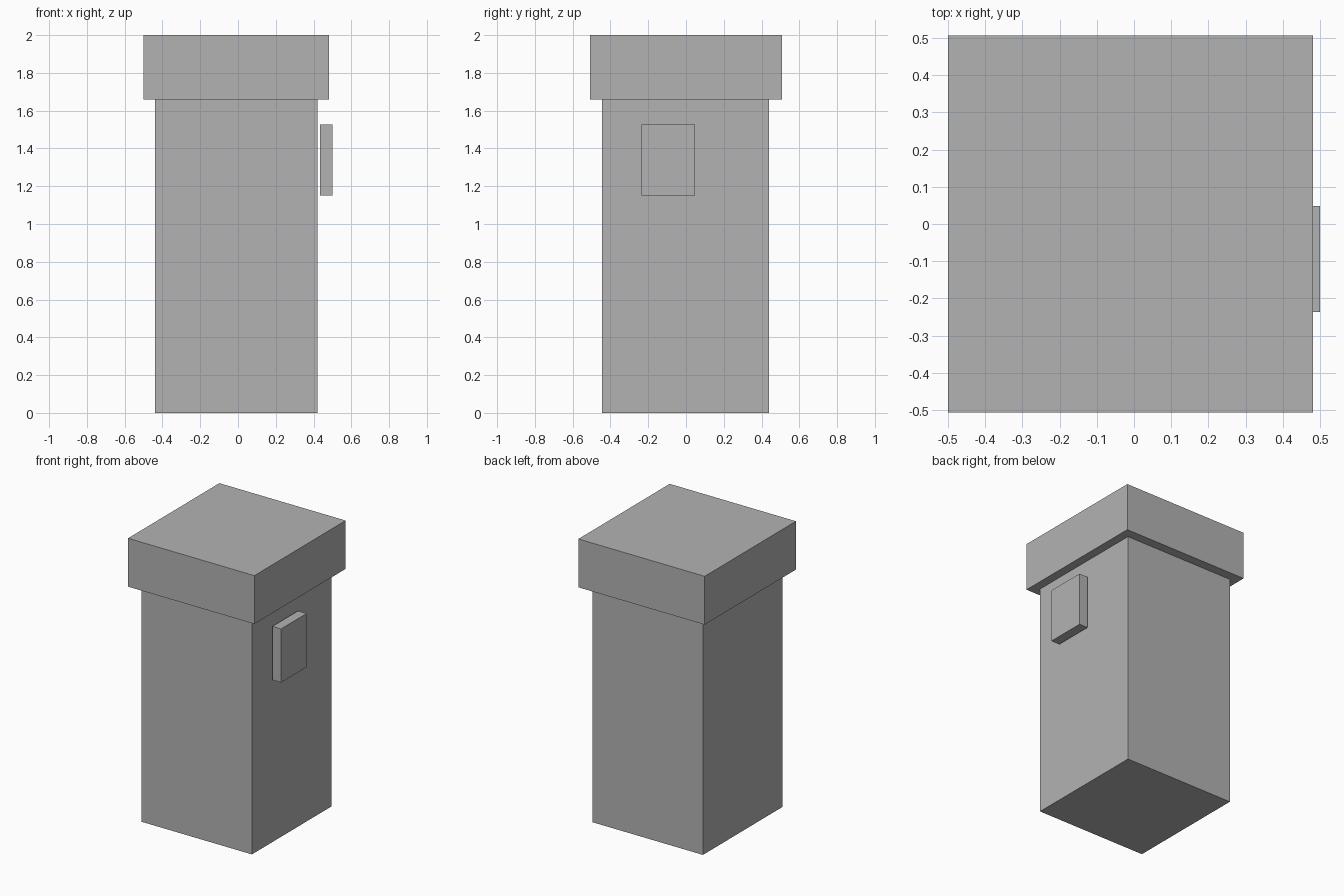
import bpy
from mathutils import Vector

cube = bpy.data.objects.get("Cube")
if cube:
    bpy.data.objects.remove(cube, do_unlink=True)

# Single flat grey
grey = bpy.data.materials.new("plain_grey")
grey.use_nodes = True
colour = (0.45, 0.45, 0.45, 1)
grey.diffuse_color = colour
grey.node_tree.nodes["Principled BSDF"].inputs["Base Color"].default_value = colour


def box(name, low, high):
    """Axis-aligned box between two opposite corners."""
    low, high = Vector(low), Vector(high)
    bpy.ops.mesh.primitive_cube_add(size=1, location=(low + high) / 2)
    obj = bpy.context.object
    obj.name = name
    obj.scale = high - low
    bpy.ops.object.transform_apply(location=False, rotation=False, scale=True)
    obj.data.materials.append(grey)
    return obj


# Tall square pillar
box("pillar_body", (-0.44, -0.445, 0), (0.42, 0.44, 1.66))
# Overhanging cap
box("pillar_cap", (-0.5, -0.507, 1.66), (0.482, 0.507, 2))
# Plate standing just clear of the left side
box("side_plate", (0.433, -0.236, 1.15), (0.5, 0.048, 1.527))
